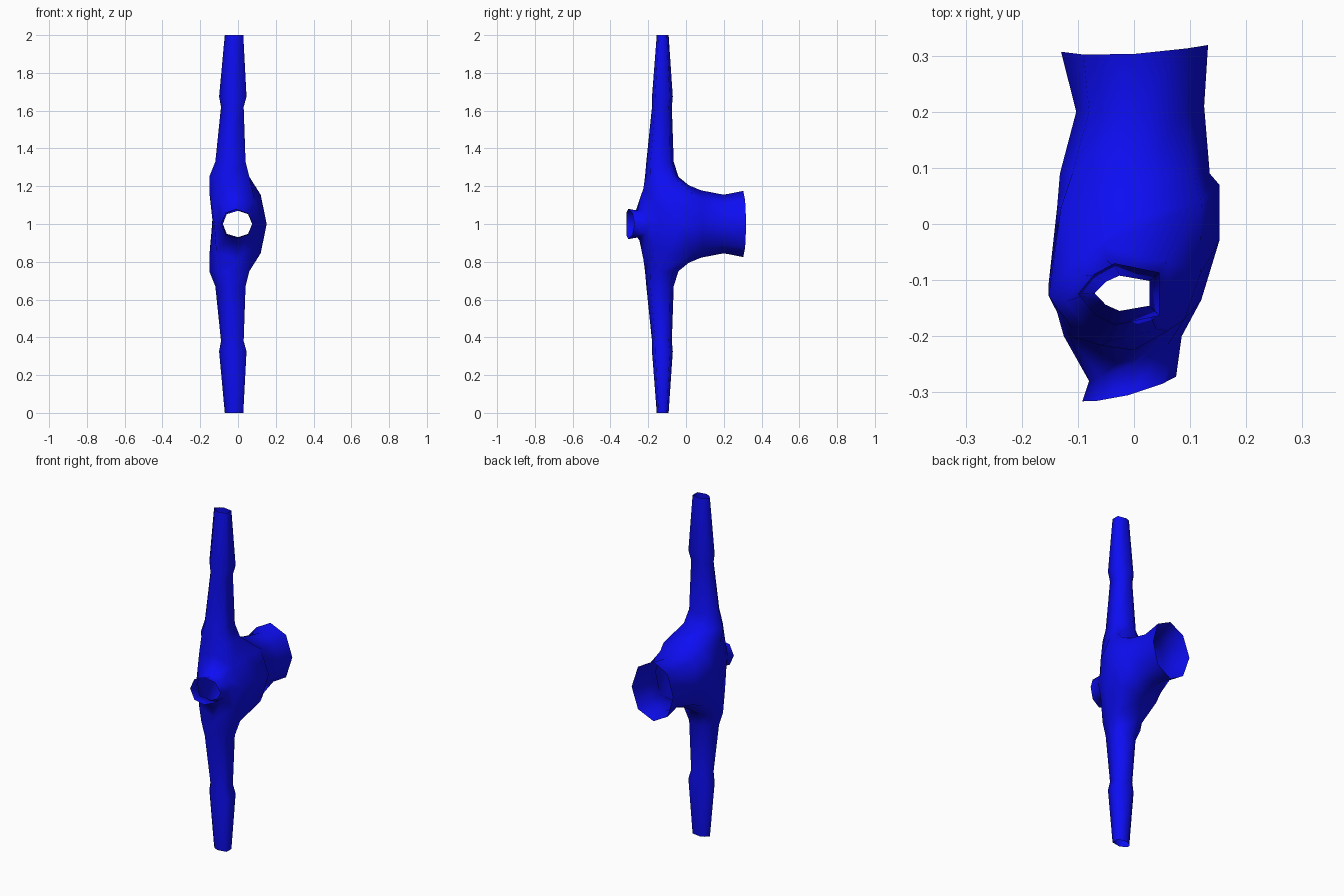
import bpy, bmesh

if "Cube" in bpy.data.objects:
    bpy.data.objects.remove(bpy.data.objects["Cube"])

# Half rings of the torso (x, y, offset from z=1): front centre -> side -> back centre
WAIST = [(.132, .319, 0), (.095, .313, .125), (0, .303, .175), (-.09, .302, .125), (-.13, .307, 0)]
BELLY = [(.125, .21, 0), (.09, .20, .11), (0, .20, .155), (-.08, .20, .11), (-.103, .20, 0)]
RIBS = [(.135, .09, 0), (.105, .09, .13), (0, .08, .178), (-.11, .09, .13), (-.132, .09, 0)]
ARMPIT = [(.152, .07, 0), (.12, .04, .155), (0, .015, .205), (-.13, .03, .155), (-.137, .03, 0)]
CHEST = [(.152, -.03, 0), (.118, -.09, .155), None, (-.152, -.105, .17), (-.133, -.10, 0)]
SHOULDER = [(.12, -.135, 0), (.09, -.17, .12), (0, -.225, .19), (-.115, -.20, .15), (-.125, -.20, 0)]
NECK = [(.085, -.20, 0), (.06, -.215, .05), (0, -.25, .07), (-.06, -.272, .052), (-.08, -.28, 0)]
COLLAR = [(.075, -.272, 0), (.05, -.285, .06), (-.01, -.305, .08), (-.065, -.315, .06), (-.092, -.316, 0)]
TORSO = [WAIST, BELLY, RIBS, ARMPIT, CHEST, SHOULDER, NECK, COLLAR]

# Sleeve section (x 0..1, y -1..1) and its stations: offset, x range, y range
SECTION = [(1, .7), (.45, 1), (.2, .65), (0, 0), (.2, -.65), (.45, -1), (1, -.7), (1, 0)]
SLEEVE = [(.25, -.152, .06, -.217, -.04), (.33, -.12, .04, -.21, -.065),
          (.62, -.09, .03, -.18, -.075), (.675, -.10, .045, -.18, -.07),
          (1.0, -.07, .028, -.155, -.092)]


def half_shell(bm, side):
    def vert(p):
        return bm.verts.new((p[0], p[1], 1 + side * p[2]))

    def quad(*vs):
        bm.faces.new(vs if side > 0 else vs[::-1])

    # torso strips, leaving the armhole open around the chest ring
    rings = [[vert(p) if p else None for p in ring] for ring in TORSO]
    for a, b in zip(rings, rings[1:]):
        for k in range(4):
            if all((a[k], a[k + 1], b[k], b[k + 1])):
                quad(a[k], a[k + 1], b[k + 1], b[k])

    # sleeve grown out of the armhole
    d, e, f = rings[3:6]
    loop = [d[1], d[2], d[3], e[3], f[3], f[2], f[1], e[1]]
    for z, x0, x1, y0, y1 in SLEEVE:
        new = [vert((x0 + u * (x1 - x0), (y0 + y1) / 2 + v * (y1 - y0) / 2, z))
               for u, v in SECTION]
        for i in range(8):
            j = (i + 1) % 8
            quad(loop[i], loop[j], new[j], new[i])
        loop = new


bm = bmesh.new()
for side in (1, -1):
    half_shell(bm, side)
bmesh.ops.remove_doubles(bm, verts=bm.verts, dist=1e-5)
bmesh.ops.recalc_face_normals(bm, faces=bm.faces)

# make sure the belly faces point outwards
belly = max(bm.faces, key=lambda g: g.calc_center_median().x)
if belly.normal.x < 0:
    bmesh.ops.reverse_faces(bm, faces=bm.faces)

mesh = bpy.data.meshes.new("shirt")
bm.to_mesh(mesh)
bm.free()
for poly in mesh.polygons:
    poly.use_smooth = True

blue = bpy.data.materials.new("blue_cloth")
blue.diffuse_color = (.004, .004, .9, 1)
blue.use_nodes = True
blue.node_tree.nodes["Principled BSDF"].inputs["Base Color"].default_value = blue.diffuse_color
mesh.materials.append(blue)
shirt = bpy.data.objects.new("shirt", mesh)
bpy.context.collection.objects.link(shirt)
